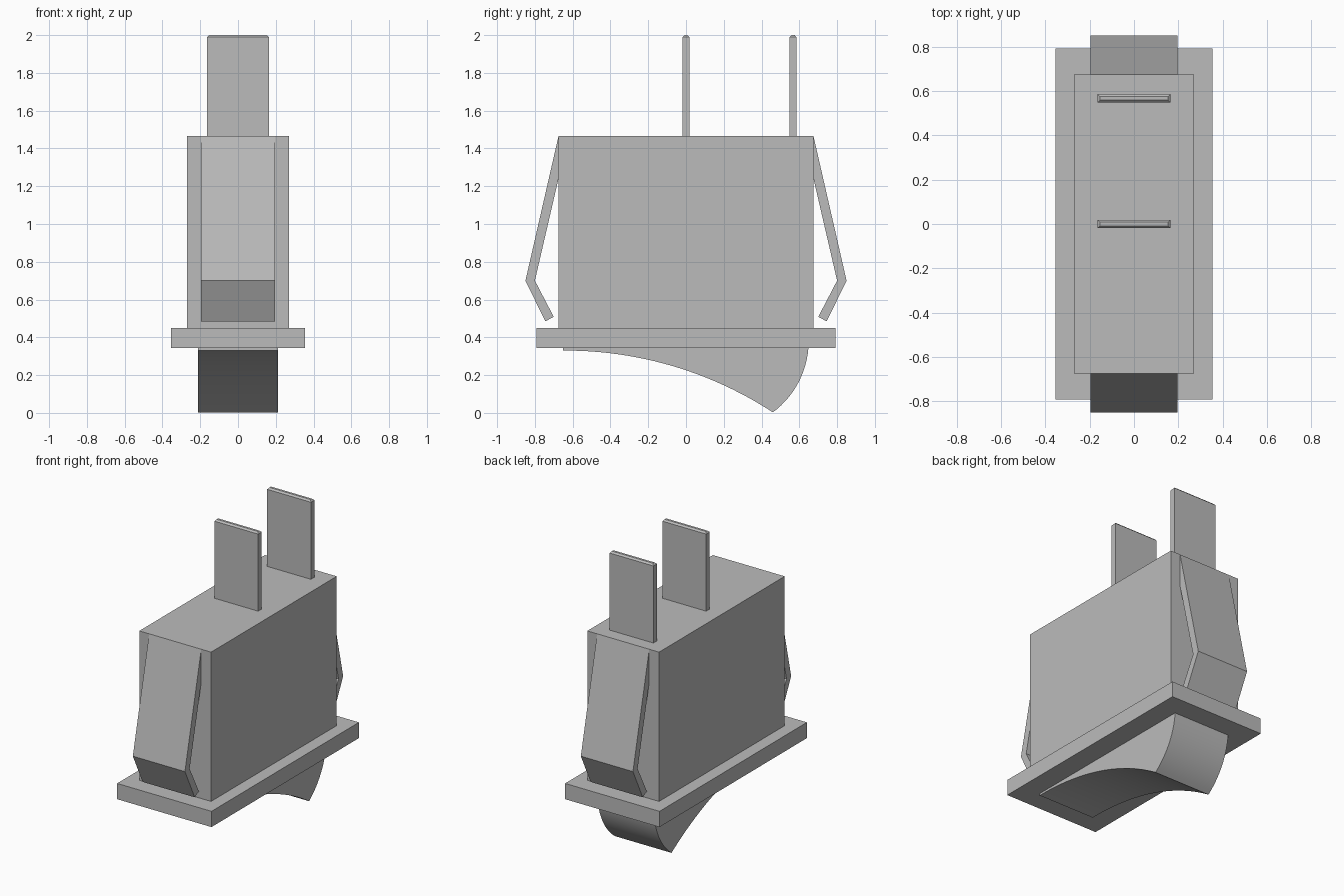
import bpy, bmesh, math
from mathutils import Vector

cube = bpy.data.objects.get("Cube")
if cube:
    bpy.data.objects.remove(cube, do_unlink=True)

grey = bpy.data.materials.new("plain grey")
grey.use_nodes = True
colour = (0.5, 0.5, 0.5, 1)
grey.diffuse_color = colour
grey.node_tree.nodes["Principled BSDF"].inputs["Base Color"].default_value = colour


def finish(name, bm):
    bmesh.ops.recalc_face_normals(bm, faces=bm.faces)
    mesh = bpy.data.meshes.new(name)
    bm.to_mesh(mesh)
    bm.free()
    mesh.materials.append(grey)
    obj = bpy.data.objects.new(name, mesh)
    bpy.context.collection.objects.link(obj)
    return obj


def extrude_profile(name, points, half_width):
    """Side profile of (y, z) points, extruded across x."""
    bm = bmesh.new()
    face = bm.faces.new([bm.verts.new((-half_width, y, z)) for y, z in points])
    new = bmesh.ops.extrude_face_region(bm, geom=[face])["geom"]
    verts = [g for g in new if isinstance(g, bmesh.types.BMVert)]
    bmesh.ops.translate(bm, verts=verts, vec=(2 * half_width, 0, 0))
    return finish(name, bm)


def box(name, hx, hy, z0, z1):
    return extrude_profile(name, [(-hy, z0), (hy, z0), (hy, z1), (-hy, z1)], hx)


def arc(start, end, bulge, steps):
    """Circular arc from start to end; bulge is its signed height to the right."""
    a, b = Vector(start), Vector(end)
    chord = b - a
    half = chord.length / 2
    radius = (half * half + bulge * bulge) / (2 * abs(bulge))
    side = Vector((chord.y, -chord.x)).normalized() * math.copysign(1, bulge)
    centre = (a + b) / 2 - side * (radius - abs(bulge))
    sweep = math.asin(half / radius)
    along = chord.normalized()
    angles = [sweep * (2 * i / steps - 1) for i in range(steps + 1)]
    return [tuple(centre + side * radius * math.cos(t) + along * radius * math.sin(t))
            for t in angles]


# Housing and mounting flange
box("housing", 0.27, 0.675, 0.45, 1.465)
box("flange", 0.355, 0.792, 0.343, 0.45)

# Rocker with a hollow finger face and a rounded back
face_curve = arc((-0.65, 0.33), (0.46, 0.003), -0.085, 24)
back_curve = arc((0.46, 0.003), (0.648, 0.343), 0.042, 14)
rocker = extrude_profile("rocker", [(-0.65, 0.36)] + face_curve
                         + back_curve[1:] + [(0.648, 0.36)], 0.213)
bpy.context.view_layer.objects.active = rocker
rocker.select_set(True)
bpy.ops.object.shade_smooth_by_angle(angle=math.radians(25))
rocker.select_set(False)

# Bent spring clips on both ends
clip = [(0.675, 1.465), (0.85, 0.70), (0.745, 0.485), (0.70, 0.508),
        (0.80, 0.70), (0.675, 1.24)]
for name, side in (("front_clip", -1), ("back_clip", 1)):
    extrude_profile(name, [(side * y, z) for y, z in clip], 0.196)

# Flat terminals with chamfered tips
for name, y in (("middle_terminal", 0.0), ("back_terminal", 0.567)):
    terminal = box(name, 0.165, 0.019, 1.46, 2.0)
    terminal.location.y = y
    bm = bmesh.new()
    bm.from_mesh(terminal.data)
    tip = [e for e in bm.edges if all(v.co.z > 1.9 for v in e.verts)]
    bmesh.ops.bevel(bm, geom=tip, offset=0.011, segments=1, affect='EDGES')
    bm.to_mesh(terminal.data)
    bm.free()
